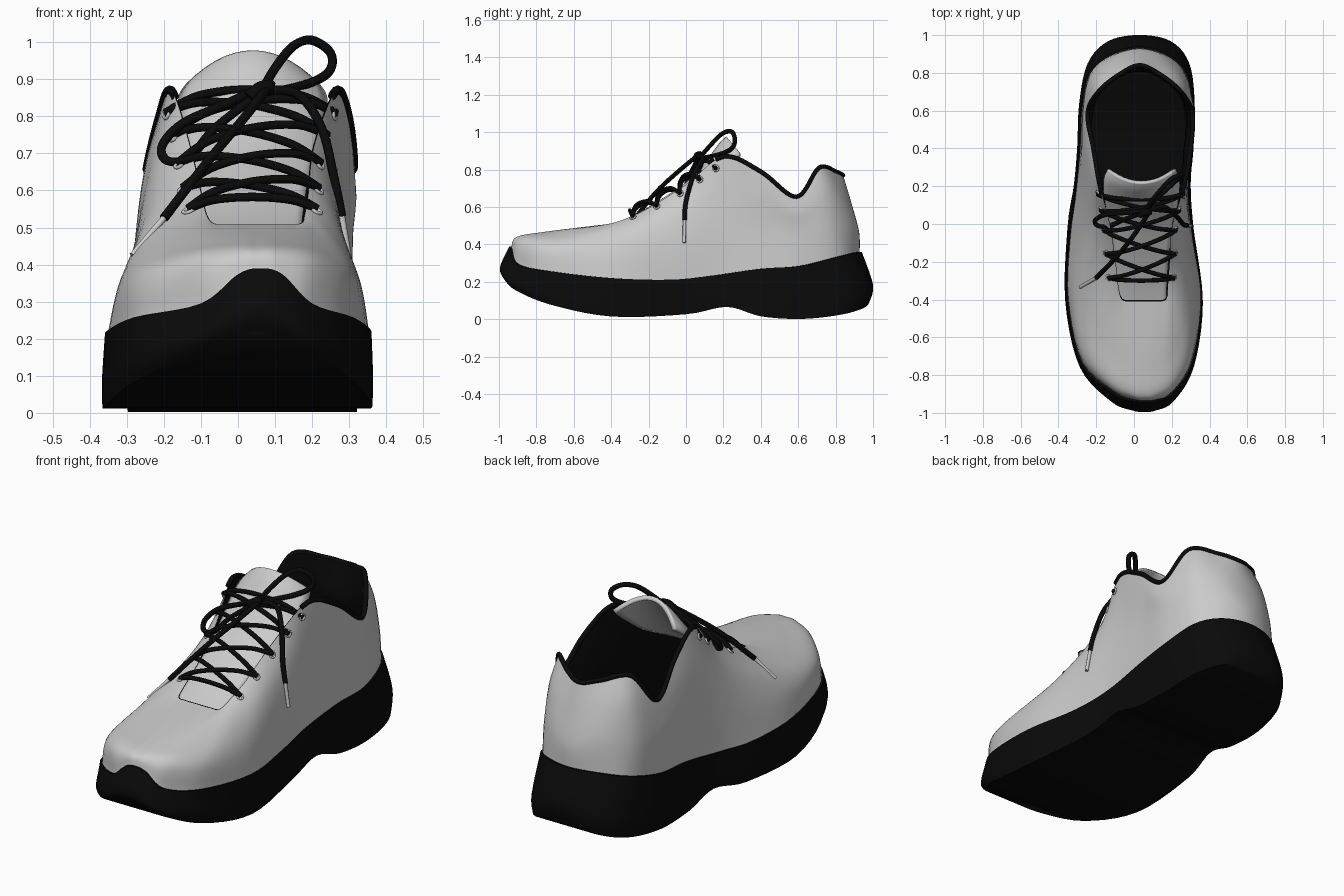
import bpy
from mathutils import Vector as V

if "Cube" in bpy.data.objects:
    bpy.data.objects.remove(bpy.data.objects["Cube"])

black = bpy.data.materials.new("black_rubber")
black.diffuse_color = (0.003, 0.003, 0.003, 1)
black.use_nodes = True
black.node_tree.nodes["Principled BSDF"].inputs["Base Color"].default_value = black.diffuse_color
K = 5                     # samples between stations round the shoe


# ---------- helpers ----------
def cat(p, t, closed=False):
    """Catmull-Rom point at parameter t through the points p."""
    n = len(p)
    i = int(t) if closed else min(int(t), n - 2)
    f = t - i
    g = (lambda j: p[j % n]) if closed else (lambda j: p[max(0, min(n - 1, j))])
    a, b, c, d = g(i - 1), g(i), g(i + 1), g(i + 2)
    return b + 0.5 * f * (c - a + f * (2 * a - 5 * b + 4 * c - d + f * (3 * (b - c) + d - a)))


def loop(rows):
    """Rows (left x, right x, y, z) from toe to heel become a closed loop."""
    right = [V((r, y, z)) for l, r, y, z in rows]
    left = [V((l, y, z)) for l, r, y, z in rows[1:-1]]
    return right + left[::-1]


def scaled(lp, sx, sy, dz=0, c=(0.03, 0.0)):
    return [V((c[0] + (p.x - c[0]) * sx, c[1] + (p.y - c[1]) * sy, p.z + dz)) for p in lp]


def surf(loops, s, v):
    return cat([cat(lp, s, True) for lp in loops], v)


def mesh_obj(name, verts, faces, mat=None, angle=0.8):
    me = bpy.data.meshes.new(name)
    me.from_pydata([tuple(v) for v in verts], [], faces)
    ob = bpy.data.objects.new(name, me)
    bpy.context.collection.objects.link(ob)
    if mat:
        me.materials.append(mat)
    bpy.ops.object.select_all(action='DESELECT')
    ob.select_set(True)
    bpy.context.view_layer.objects.active = ob
    bpy.ops.object.shade_smooth_by_angle(angle=angle)
    return ob


def loft(name, loops, sub, mat=None, cap=False, flip=False):
    """Skin through closed loops; cap bridges the first loop side to side."""
    n = len(loops[0]) * K
    rows = (len(loops) - 1) * sub + 1
    verts = [surf(loops, i / K, r / sub) for r in range(rows) for i in range(n)]
    faces = [(r * n + i, r * n + (i + 1) % n, (r + 1) * n + (i + 1) % n, (r + 1) * n + i)
             for r in range(rows - 1) for i in range(n)]
    if cap:
        faces += [(i, (n - i) % n, n - i - 1, i + 1) for i in range(1, n // 2 - 1)]
        faces += [(0, n - 1, 1), (n // 2, n // 2 - 1, n // 2 + 1)]
    if flip:
        faces = [f[::-1] for f in faces]
    return mesh_obj(name, verts, faces, mat)


def cord(name, pts, radius, mat=None, sub=6):
    """Round cord along a smooth path."""
    pts = [V(p) for p in pts]
    path = [cat(pts, i / sub) for i in range((len(pts) - 1) * sub + 1)]
    cu = bpy.data.curves.new(name, 'CURVE')
    cu.dimensions = '3D'
    cu.bevel_depth = radius
    cu.bevel_resolution = 2
    cu.use_fill_caps = True
    sp = cu.splines.new('POLY')
    sp.points.add(len(path) - 1)
    for q, p in zip(sp.points, path):
        q.co = (*p, 1)
    sp.use_smooth = True
    ob = bpy.data.objects.new(name, cu)
    bpy.context.collection.objects.link(ob)
    if mat:
        cu.materials.append(mat)
    return ob


# ---------- control loops: left x, right x, y, z from toe to heel ----------
bottom = loop([(.05, .05, -.97, .215), (-.01, .11, -.962, .2), (-.13, .21, -.91, .155),
               (-.285, .315, -.73, .08), (-.362, .362, -.4, .015), (-.35, .312, 0, .027),
               (-.315, .3, .22, .066), (-.3, .315, .4, .016), (-.29, .32, .62, .002),
               (-.245, .295, .83, .025), (-.14, .2, .95, .06), (.03, .03, .98, .09)])
welt = loop([(.06, .06, -.945, .39), (0, .12, -.94, .374), (-.1, .2, -.905, .295),
             (-.28, .31, -.74, .258), (-.355, .36, -.4, .22), (-.345, .315, -.08, .212),
             (-.315, .29, .15, .235), (-.29, .3, .4, .27), (-.28, .315, .61, .285),
             (-.24, .28, .8, .33), (-.13, .18, .9, .355), (.03, .03, .94, .36)])
low = loop([(.05, .05, -.905, .44), (0, .11, -.9, .438), (-.12, .21, -.855, .415),
            (-.265, .3, -.69, .375), (-.315, .328, -.4, .36), (-.295, .295, -.07, .4),
            (-.28, .28, .17, .45), (-.275, .29, .39, .49), (-.27, .31, .6, .47),
            (-.235, .28, .77, .5), (-.12, .17, .88, .51), (.03, .03, .925, .47)])
high = loop([(.05, .05, -.76, .467), (.01, .1, -.75, .467), (-.08, .18, -.7, .462),
             (-.19, .255, -.54, .455), (-.235, .27, -.3, .485), (-.23, .26, -.03, .58),
             (-.235, .27, .19, .68), (-.25, .3, .4, .67), (-.258, .318, .6, .57),
             (-.21, .265, .75, .68), (-.1, .155, .845, .66), (.03, .03, .885, .62)])
opening = loop([(.05, .05, -.41, .51), (-.02, .12, -.41, .51), (-.065, .17, -.4, .511),
                (-.085, .18, -.33, .535), (-.1, .19, -.2, .595), (-.13, .205, 0, .72),
                (-.18, .265, .2, .87), (-.215, .3, .4, .79), (-.245, .308, .59, .655),
                (-.18, .24, .71, .81), (-.065, .125, .8, .79), (.03, .03, .84, .77)])

# ---------- sole with a bulging side wall ----------
rim = scaled([b.lerp(w, .35) for b, w in zip(bottom, welt)], 1.01, 1.035)
loft("sole", [bottom, rim, welt], 5, black, cap=True)
loft("sole_lip", [welt, scaled(welt, .95, .97)], 1, black)

# ---------- upper and lining ----------
upper = [scaled(welt, .98, .988), low, high, opening]
loft("upper", upper, 7)
inner = (.03, .1)
loft("lining", [scaled(welt, .85, .86, .02, inner), scaled(low, .88, .9, -.03, inner),
                scaled(high, .88, .9, -.02, inner), scaled(opening, .985, .985, 0, inner)],
     5, black, cap=True, flip=True)

# ---------- padded collar edge ----------
cord("collar_trim", [cat(opening, 5.8 + i * .2, True) for i in range(53)], .012, black, 2)

# ---------- tongue: y, z, half width, side drop, side sweep ----------
prof = [V(p) for p in [(-.43, .488, .13), (-.3, .545, .135), (-.12, .65, .15),
                       (.02, .75, .18), (.12, .865, .2), (.18, .945, .2), (.215, .978, .18)]]
bend = [V(p) for p in [(.005, 0, 0), (.01, 0, 0), (.02, 0, 0), (.04, .02, 0),
                       (.07, .04, 0), (.09, .06, 0), (.09, .075, 0)]]
R, C = 24, 14
tv = []
for r in range(R + 1):
    t = r / R * (len(prof) - 1)
    (y, z, w), (drop, sweep, _) = cat(prof, t), cat(bend, t)
    for c in range(C + 1):
        u = c / C * 2 - 1
        tv.append((.04 + w * u, y + sweep * u * u, z - drop * u * u))
tf = [(r * (C + 1) + c, r * (C + 1) + c + 1, (r + 1) * (C + 1) + c + 1, (r + 1) * (C + 1) + c)
      for r in range(R) for c in range(C)]
tongue = mesh_obj("tongue", tv, tf)
sol = tongue.modifiers.new("thickness", 'SOLIDIFY')
sol.thickness = .022

# ---------- eyelets on both throat edges ----------
holes = {1: [], -1: []}
for s in (3.7, 4.35, 4.9, 5.4, 5.82):
    for side in (1, -1):
        q = s if side == 1 else 22 - s
        p = surf(upper, q, 2.65)
        nrm = (surf(upper, q + .05, 2.65) - p).cross(surf(upper, q, 2.7) - p).normalized()
        if nrm.z < 0:
            nrm = -nrm
        bpy.ops.mesh.primitive_torus_add(location=p + nrm * .003, major_radius=.014, minor_radius=.005,
                                         major_segments=16, minor_segments=8,
                                         rotation=nrm.to_track_quat('Z', 'Y').to_euler())
        bpy.context.object.name = "eyelet"
        bpy.ops.object.shade_smooth()
        holes[side].append(p + nrm * .008)

# ---------- crossed laces ----------
lift = V((0, -.018, .04))


def strand(a, b, extra=0):
    up = lift * (1 + extra)
    cord("lace", [a, a.lerp(b, .2) + up * .75, a.lerp(b, .5) + up, a.lerp(b, .8) + up * .75, b], .0115, black)


strand(holes[1][0], holes[-1][0], -.2)
strand(holes[1][4], holes[-1][4], .6)
for i in range(4):
    strand(holes[1][i], holes[-1][i + 1], -.1 + i * .15)
    strand(holes[-1][i], holes[1][i + 1], .15 + i * .15)

# ---------- bow, knot and loose ends ----------
cord("bow_loop_right", [(.06, .07, .86), (.1, .13, .93), (.15, .19, .99), (.2, .24, 1.005), (.25, .26, .97),
                        (.245, .25, .92), (.18, .19, .885), (.06, .08, .86)], .0125, black)
cord("bow_loop_left", [(.07, .07, .88), (-.04, .06, .83), (-.15, .05, .78), (-.205, .02, .72),
                       (-.19, -.01, .68), (-.13, -.01, .69), (-.06, .02, .77), (.07, .07, .87)], .0125, black)
cord("bow_knot", [(.03, .05, .85), (.06, .06, .875), (.09, .07, .88)], .019, black)
cord("loose_end_left", [(.09, .08, .89), (.02, -.03, .8), (-.08, -.16, .68), (-.2, -.285, .525)], .0125, black)
cord("loose_end_right", [(.07, .07, .87), (.16, .09, .86), (.225, .04, .77), (.26, .0, .63),
                         (.28, -.008, .53)], .0125, black)
cord("lace_tip_left", [(-.2, -.285, .525), (-.285, -.335, .425)], .009)
cord("lace_tip_right", [(.28, -.008, .53), (.3, -.01, .41)], .009)
